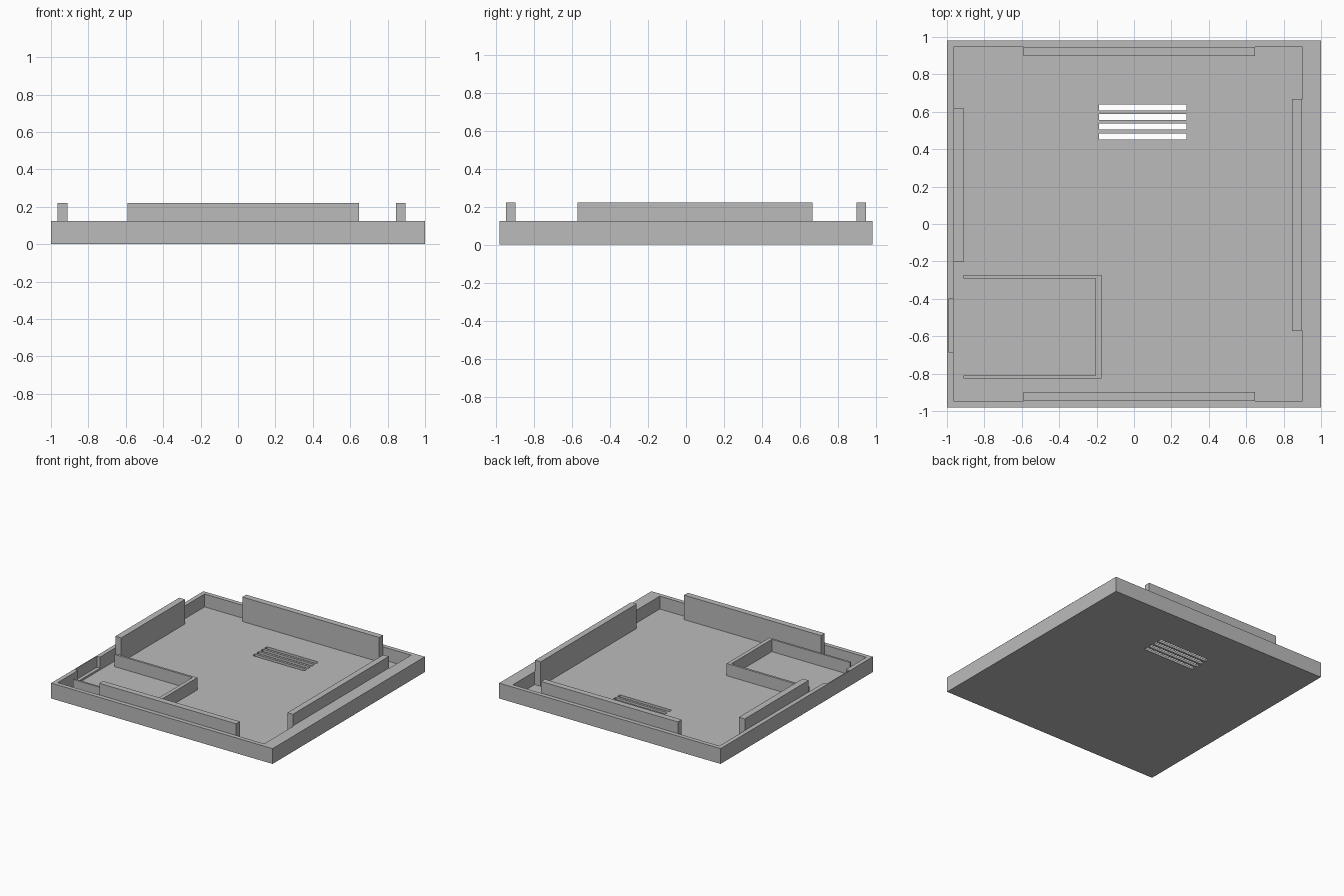
import bpy

old = bpy.data.objects.get("Cube")
if old:
    bpy.data.objects.remove(old, do_unlink=True)

# One grey plastic for the whole shell
grey = bpy.data.materials.new("grey_plastic")
grey.use_nodes = True
colour = (0.5, 0.5, 0.5, 1)
grey.diffuse_color = colour
grey.node_tree.nodes["Principled BSDF"].inputs["Base Color"].default_value = colour


def box(name, x, y, z):
    """Box from (min, max) pairs on each axis."""
    bpy.ops.mesh.primitive_cube_add(size=1)
    ob = bpy.context.object
    ob.name = name
    for v in ob.data.vertices:
        v.co = [lo + (hi - lo) * (c + 0.5) for c, (lo, hi) in zip(v.co, (x, y, z))]
    ob.data.materials.append(grey)
    return ob


def cut(target, cutter):
    cutter.hide_render = True
    mod = target.modifiers.new("cut", "BOOLEAN")
    mod.operation = "DIFFERENCE"
    mod.solver = "EXACT"
    mod.object = cutter
    bpy.context.view_layer.objects.active = target
    bpy.ops.object.modifier_apply(modifier=mod.name)
    bpy.data.objects.remove(cutter, do_unlink=True)


FLOOR, RIM, RAIL = 0.02, 0.125, 0.22
IN_L, IN_R, IN_Y = -0.965, 0.9, 0.947

# Shallow tray with an open cavity and a pocket in the side wall
tray = box("tray", (-1, 1), (-0.982, 0.982), (0, RIM))
cut(tray, box("cavity", (IN_L, IN_R), (-IN_Y, IN_Y), (FLOOR, 0.3)))
cut(tray, box("pocket", (-0.993, -0.95), (-0.685, -0.402), (0.035, 0.3)))

# Vent slots through the floor
for i in range(4):
    y = 0.624 - i * 0.0517
    cut(tray, box("slot", (-0.187, 0.28), (y - 0.016, y + 0.016), (-0.1, 0.1)))

# Tall locating rails inside each wall
for name, s in (("front_rail", -1), ("back_rail", 1)):
    box(name, (-0.59, 0.646), sorted((s * 0.898, s * IN_Y)), (FLOOR, RAIL))
box("right_rail", (IN_L, -0.912), (-0.204, 0.62), (FLOOR, RAIL))
box("left_rail", (0.845, 0.895), (-0.571, 0.667), (FLOOR, RAIL))
box("left_rail_backing", (0.895, IN_R), (-0.571, 0.667), (FLOOR, RIM))

# Three-sided compartment
TOP = 0.12
box("compartment_back_wall", (-0.912, -0.207), (-0.292, -0.274), (FLOOR, TOP))
box("compartment_front_wall", (-0.912, -0.207), (-0.827, -0.811), (FLOOR, TOP))
box("compartment_end_wall", (-0.207, -0.175), (-0.827, -0.274), (FLOOR, TOP))
